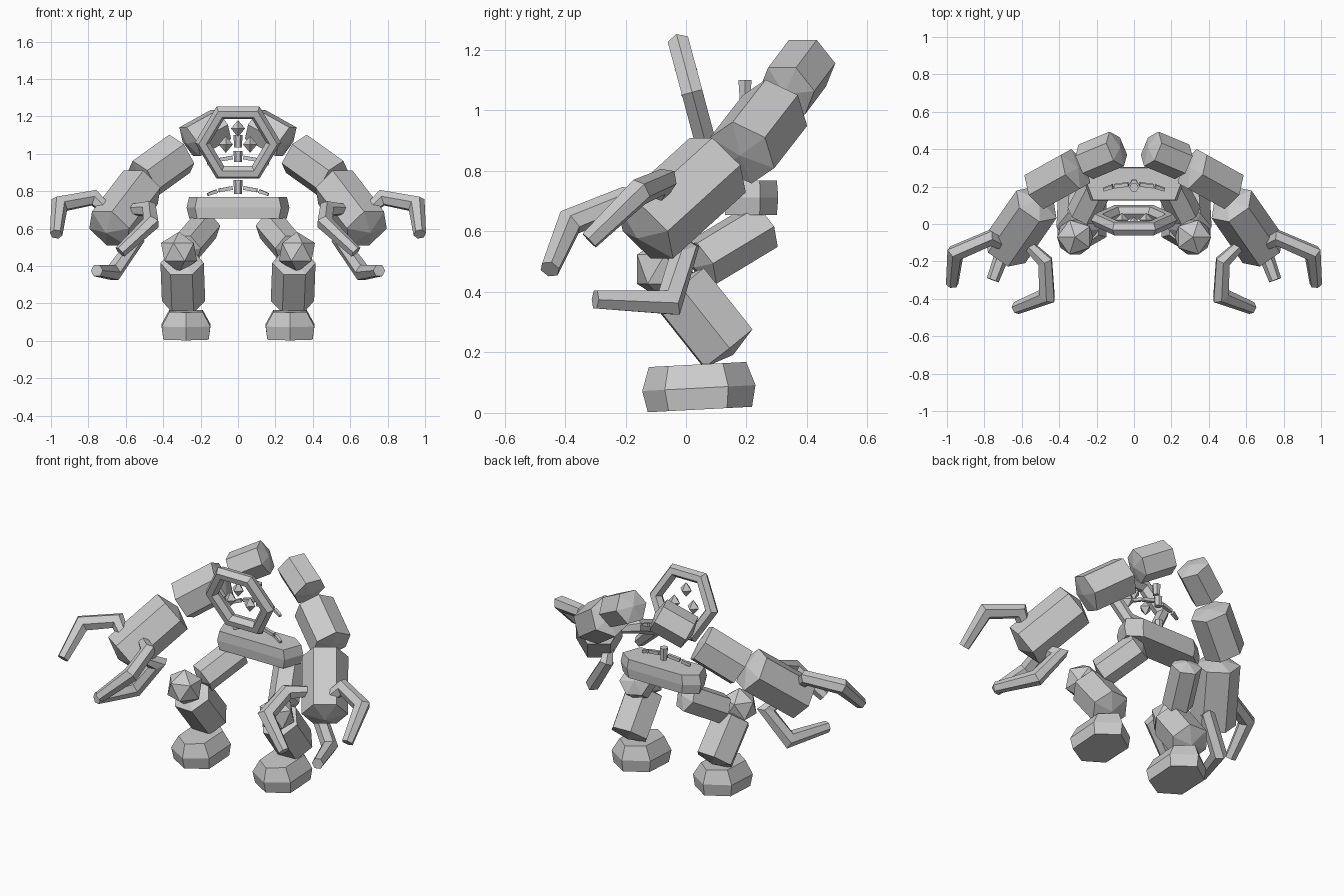
import bpy, bmesh, math
from mathutils import Vector, Matrix

if "Cube" in bpy.data.objects:
    bpy.data.objects.remove(bpy.data.objects["Cube"])

stone = bpy.data.materials.new("grey stone")
stone.diffuse_color = (0.6, 0.6, 0.6, 1)
stone.use_nodes = True
stone.node_tree.nodes["Principled BSDF"].inputs["Base Color"].default_value = stone.diffuse_color


def finish(name, bm, mirror):
    bmesh.ops.remove_doubles(bm, verts=bm.verts, dist=0.0005)
    bmesh.ops.recalc_face_normals(bm, faces=bm.faces)
    me = bpy.data.meshes.new(name)
    bm.to_mesh(me)
    bm.free()
    me.materials.append(stone)
    ob = bpy.data.objects.new(name, me)
    bpy.context.collection.objects.link(ob)
    if mirror:
        mod = ob.modifiers.new("mirror", 'MIRROR')
        mod.use_mirror_merge = False
    return ob


def skin(bm, rings):
    """Join equal-length vertex rings into a closed solid."""
    n = len(rings[0])
    for a, b in zip(rings, rings[1:]):
        for i in range(n):
            j = (i + 1) % n
            bm.faces.new((a[i], a[j], b[j], b[i]))
    bm.faces.new(rings[0][::-1])
    bm.faces.new(rings[-1])


def sweep(name, pts, radii, sides=6, phase=0.0, mirror=True):
    """Faceted rod through points with mitred bends."""
    pts = [Vector(p) for p in pts]
    bm = bmesh.new()
    dirs = [(b - a).normalized() for a, b in zip(pts, pts[1:])]
    ref = dirs[-2].cross(dirs[-1]) if len(dirs) > 1 else Vector()
    if ref.length < 0.01:
        ref = dirs[0].cross(Vector((0, 0, 1)))
        if ref.length < 0.01:
            ref = Vector((1, 0, 0))
    rings = []
    for k, p in enumerate(pts):
        d0, d1 = dirs[max(k - 1, 0)], dirs[min(k, len(dirs) - 1)]
        t = (d0 + d1).normalized()
        u = (ref - t * t.dot(ref)).normalized()
        side = t.cross(u) / max(t.dot(d0), 0.7)
        r = max(radii[k], 0.0003)
        ring = []
        for i in range(sides):
            a = math.tau * i / sides + phase
            ring.append(bm.verts.new(p + (u * math.cos(a) + side * math.sin(a)) * r))
        rings.append(ring)
    skin(bm, rings)
    bmesh.ops.remove_doubles(bm, verts=bm.verts, dist=0.001)
    return finish(name, bm, mirror)


def rock(name, center, direction, length, r, phase=0.0, tip=0.09):
    """Six-sided boulder with shallow pointed ends."""
    c, d = Vector(center), Vector(direction).normalized()
    ks = (-0.5, -0.5 + tip, 0.5 - tip, 0.5)
    return sweep(name, [c + d * length * k for k in ks], (0, r, r, 0), 6, phase)


def slab(name, center, plan, levels, tilt=0.0, mirror=False):
    """Plan outline stacked at several heights: levels = (z, x scale, y scale)."""
    bm = bmesh.new()
    skin(bm, [[bm.verts.new((x * sx, y * sy, z)) for x, y in plan] for z, sx, sy in levels])
    bm.transform(Matrix.Translation(center) @ Matrix.Rotation(tilt, 4, 'X'))
    return finish(name, bm, mirror)


# ring-shaped head, leaning forward
bpy.ops.mesh.primitive_torus_add(major_segments=6, minor_segments=6,
                                 major_radius=0.19, minor_radius=0.04,
                                 location=(0, 0.02, 1.06),
                                 rotation=(math.radians(105), 0, 0))
head = bpy.context.object
head.name = "head_ring"
head.data.materials.append(stone)
for p in head.data.polygons:
    p.use_smooth = False

# eye crystals inside the ring
for i, (x, y, z) in enumerate(((0, 0.0, 1.135), (-0.065, 0.022, 1.05), (0.065, 0.022, 1.05))):
    sweep("eye_crystal_%d" % i, [(x, y, z - 0.045), (x, y, z), (x, y, z + 0.045)],
          (0, 0.038, 0), 4, 0, False)

# spine segments, the lower two with split ribs
for i, (y, z, h) in enumerate(((0.215, 0.822, 0.037), (0.21, 0.985, 0.03), (0.195, 1.067, 0.033))):
    sweep("vertebra_%d" % i, [(0, y, z - h), (0, y, z + h)], (0.02, 0.025), 6, 0, False)
    if i == 2:
        break
    sweep("inner_rib_%d" % i, [(0.03, y, z - 0.005), (0.103, y - 0.01, z - 0.018)],
          (0.014, 0.014), 4, math.pi / 4)
    sweep("outer_rib_%d" % i, [(0.114, y - 0.012, z - 0.022), (0.162, y - 0.028, z - 0.04)],
          (0.014, 0.011), 4, math.pi / 4)

# pelvis
slab("pelvis", (0, 0.215, 0.712),
     [(-0.23, -0.09), (0.23, -0.09), (0.275, 0.03), (0.19, 0.09), (-0.19, 0.09), (-0.275, 0.03)],
     [(-0.057, 0.95, 0.95), (0, 1.0, 1.0), (0.057, 0.95, 0.95)])

# legs
rock("thigh", (0.225, 0.15, 0.555), (0.40, -0.78, -0.47), 0.315, 0.088)
bm = bmesh.new()
bmesh.ops.create_icosphere(bm, subdivisions=1, radius=0.108,
                           matrix=Matrix.Translation((0.315, -0.07, 0.475)))
finish("knee", bm, True)
rock("shin", (0.295, 0.058, 0.315), (-0.03, 0.62, -0.78), 0.315, 0.116)
slab("foot", (0.278, 0.04, 0.082),
     [(0, -0.185), (0.13, -0.11), (0.132, 0.10), (0, 0.19), (-0.132, 0.10), (-0.13, -0.11)],
     [(-0.071, 0.93, 0.92), (0, 1.0, 1.0), (0.078, 0.68, 0.86)], math.radians(3), True)

# arms, from the shoulder outwards
rock("shoulder", (0.175, 0.367, 1.11), (-0.18, 0.075, 0.10), 0.245, 0.1, 0)
rock("upper_arm", (0.41, 0.24, 0.93), (0.755, -0.42, -0.54), 0.30, 0.12, math.pi / 6, 0.06)
rock("forearm", (0.605, -0.015, 0.71), (0.46, -0.66, -0.60), 0.445, 0.13, 0)

# three bent claws per hand: root, knuckle, bend, tip
claws = {
    "outer_claw": [(0.68, -0.12, 0.68), (0.77, -0.075, 0.765), (0.955, -0.155, 0.73),
                   (0.972, -0.32, 0.57)],
    "inner_claw": [(0.58, -0.10, 0.70), (0.475, -0.20, 0.705), (0.465, -0.385, 0.63),
                   (0.63, -0.45, 0.475)],
    "lower_claw": [(0.60, -0.10, 0.60), (0.545, -0.005, 0.535), (0.665, -0.055, 0.365),
                   (0.755, -0.30, 0.375)],
}
for name, pts in claws.items():
    sweep(name, pts, (0.03, 0.042, 0.045, 0.034), 6, math.pi / 6)
